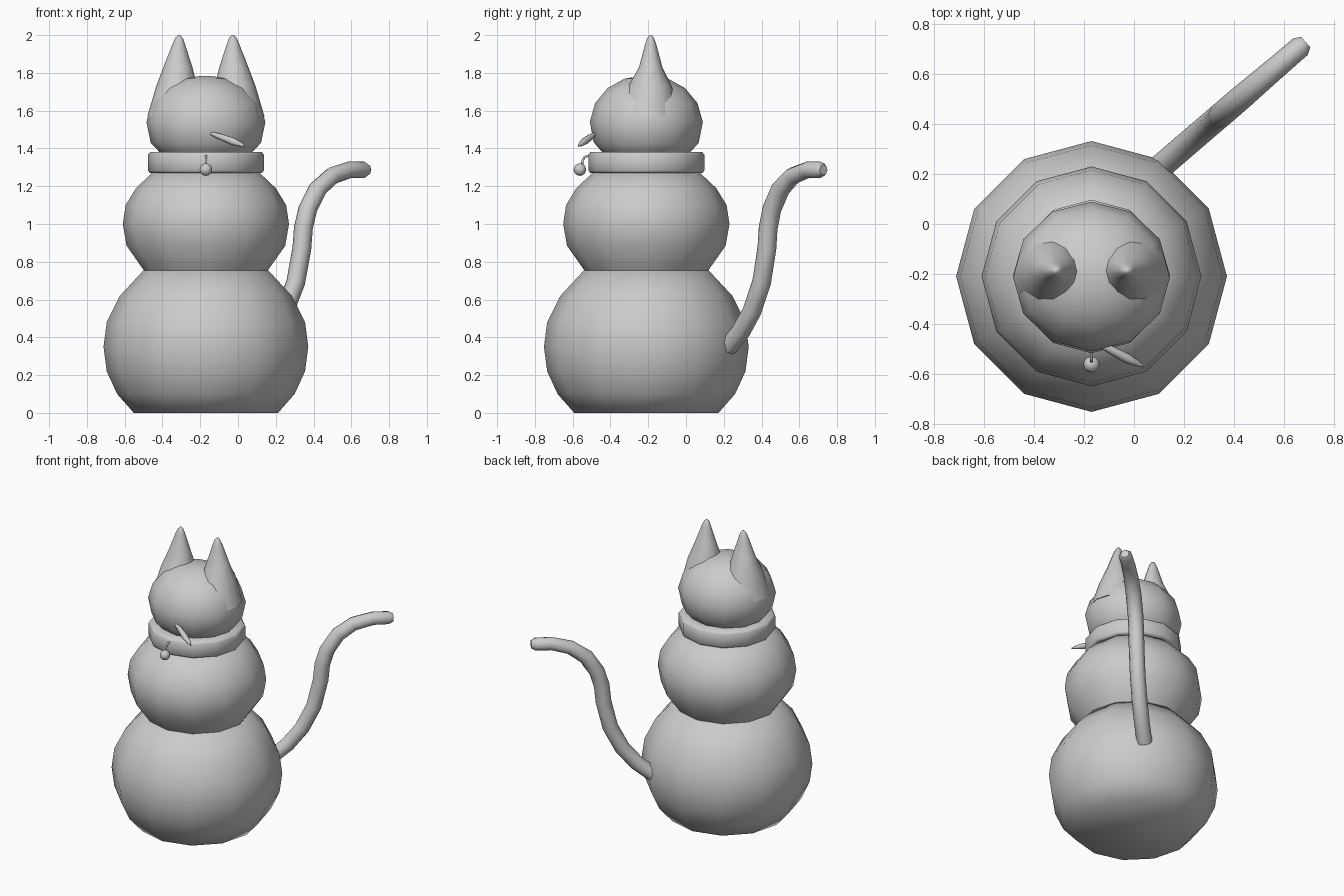
import bpy, bmesh
from math import cos, sin, tau, radians

if "Cube" in bpy.data.objects:
    bpy.data.objects.remove(bpy.data.objects["Cube"])

CX, CY = -0.17, -0.21          # axis of the stacked body


def smooth(obj, angle=50):
    bpy.ops.object.select_all(action='DESELECT')
    obj.select_set(True)
    bpy.context.view_layer.objects.active = obj
    bpy.ops.object.shade_smooth_by_angle(angle=radians(angle))


def loft(name, rings, n=12, angle=50):
    """Capped skin through horizontal ellipses (cx, cy, z, rx, ry)."""
    bm = bmesh.new()
    loops = [[bm.verts.new((cx + rx * cos(tau * i / n), cy + ry * sin(tau * i / n), z))
              for i in range(n)] for cx, cy, z, rx, ry in rings]
    for a, b in zip(loops, loops[1:]):
        for i in range(n):
            j = (i + 1) % n
            bm.faces.new((a[i], a[j], b[j], b[i]))
    bm.faces.new(loops[0][::-1])
    bm.faces.new(loops[-1])
    me = bpy.data.meshes.new(name)
    bm.to_mesh(me)
    bm.free()
    obj = bpy.data.objects.new(name, me)
    bpy.context.collection.objects.link(obj)
    smooth(obj, angle)
    return obj


def lathe(name, profile, n=12, sy=1.0, angle=50):
    return loft(name, [(CX, CY, z, r, r * sy) for r, z in profile], n, angle)


def tube(name, points, radii, width, spline_type='POLY'):
    """Round capped tube along a path, turned into a mesh."""
    cu = bpy.data.curves.new(name, 'CURVE')
    cu.dimensions = '3D'
    cu.bevel_depth = width
    cu.bevel_resolution = 2
    cu.use_fill_caps = True
    sp = cu.splines.new(spline_type)
    sp.points.add(len(points) - 1)
    for p, co, r in zip(sp.points, points, radii):
        p.co = (*co, 1)
        p.radius = r
    obj = bpy.data.objects.new(name, cu)
    bpy.context.collection.objects.link(obj)
    bpy.ops.object.select_all(action='DESELECT')
    obj.select_set(True)
    bpy.context.view_layer.objects.active = obj
    bpy.ops.object.convert(target='MESH')
    obj = bpy.context.view_layer.objects.active
    smooth(obj)
    return obj


# Body: two flattened balls
lathe("lower_body", [(.382, 0), (.47, .10), (.525, .22), (.542, .35), (.525, .48),
                     (.455, .62), (.33, .755)])
lathe("upper_body", [(.325, .75), (.42, .885), (.44, 1.0), (.425, 1.10),
                     (.37, 1.19), (.28, 1.275)])

# Collar band
lathe("collar", [(.22, 1.27), (.297, 1.27), (.307, 1.283), (.307, 1.367),
                 (.297, 1.38), (.22, 1.38)], angle=60)

# Head
lathe("head", [(.20, 1.34), (.245, 1.38), (.292, 1.43), (.315, 1.54), (.285, 1.64),
               (.215, 1.72), (.12, 1.77), (.03, 1.783)], sy=.95)

# Ears, blending out of the sides of the head
for side, name in ((-1, "left_ear"), (1, "right_ear")):
    loft(name, [(CX + side * dx, y, z, rx, ry) for dx, y, z, rx, ry in (
        (.145, -.20, 1.57, .165, .16),
        (.155, -.19, 1.73, .108, .115),
        (.148, -.187, 1.83, .077, .062),
        (.144, -.187, 1.95, .034, .030),
        (.142, -.187, 1.985, .020, .018),
        (.142, -.187, 2.0, .006, .006))], 12, 60)

# Tail: a bent tube lying in one slanted vertical plane
path = [(.225, .35), (.29, .43), (.35, .54), (.40, .69), (.428, .87), (.435, .98),
        (.455, 1.08), (.50, 1.185), (.565, 1.255), (.645, 1.287), (.71, 1.287), (.728, 1.287)]
tail = [(.345 + (y - .434) / .858, y, z) for y, z in path]
tube("tail", tail, [1] * 8 + [.95, .9, .88, .55], .05)

# Bell and its hook
bpy.ops.mesh.primitive_uv_sphere_add(segments=12, ring_count=8, radius=.033,
                                     location=(CX, -.562, 1.288))
bell = bpy.context.object
bell.name = "bell"
smooth(bell)
tube("bell_hook", [(CX, -.55, 1.31), (CX, -.548, 1.335), (CX, -.537, 1.355),
                   (CX, -.51, 1.362)], [1] * 4, .006)

# Thin pointed nose sticking out to one side
tube("nose", [(-.15, -.48, 1.482), (-.10, -.50, 1.464), (-.03, -.537, 1.438),
              (.01, -.556, 1.423), (.04, -.572, 1.411)], [.4, .8, 1, .65, .1], .02)
